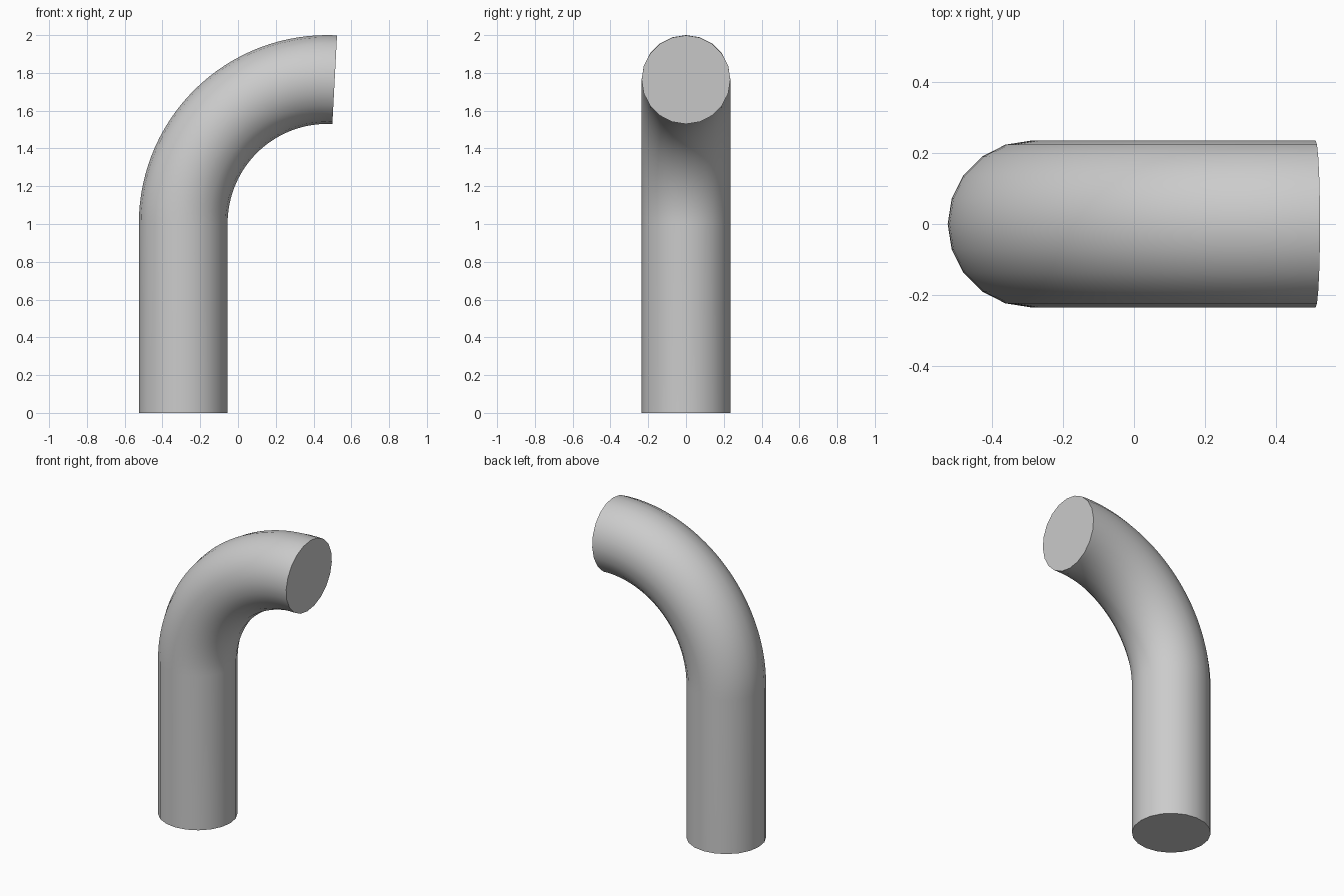
import bpy, bmesh
from math import radians
from mathutils import Matrix, Vector

if "Cube" in bpy.data.objects:
    bpy.data.objects.remove(bpy.data.objects["Cube"])

SIDES, STEPS, SWEEP = 20, 31, radians(93)
RADIUS, BEND_R = 0.235, 0.762
PIPE_X, BEND_Z = -0.29, 1.003
centre = Vector((PIPE_X + BEND_R, 0, BEND_Z))

bm = bmesh.new()

# Bottom cross-section
base = bmesh.ops.create_circle(bm, segments=SIDES, radius=RADIUS,
                               matrix=Matrix.Translation((PIPE_X, 0, 0))
                               @ Matrix.Rotation(radians(90), 4, 'Z'))['verts']
edges = list({e for v in base for e in v.link_edges})

# Straight upright
ext = bmesh.ops.extrude_edge_only(bm, edges=edges)['geom']
bmesh.ops.translate(bm, verts=[g for g in ext if isinstance(g, bmesh.types.BMVert)],
                    vec=(0, 0, BEND_Z))
edges = [g for g in ext if isinstance(g, bmesh.types.BMEdge)]

# Elbow, swept slightly past horizontal
turn = Matrix.Rotation(SWEEP / STEPS, 3, 'Y')
for _ in range(STEPS):
    ext = bmesh.ops.extrude_edge_only(bm, edges=edges)['geom']
    bmesh.ops.rotate(bm, verts=[g for g in ext if isinstance(g, bmesh.types.BMVert)],
                     cent=centre, matrix=turn)
    edges = [g for g in ext if isinstance(g, bmesh.types.BMEdge)]

# End caps
bmesh.ops.holes_fill(bm, edges=[e for e in bm.edges if e.is_boundary], sides=0)
bmesh.ops.recalc_face_normals(bm, faces=bm.faces)

mesh = bpy.data.meshes.new("bent_pipe")
bm.to_mesh(mesh)
bm.free()
pipe = bpy.data.objects.new("bent_pipe", mesh)
bpy.context.collection.objects.link(pipe)
bpy.context.view_layer.objects.active = pipe
pipe.select_set(True)
bpy.ops.object.shade_smooth_by_angle(angle=radians(40))
